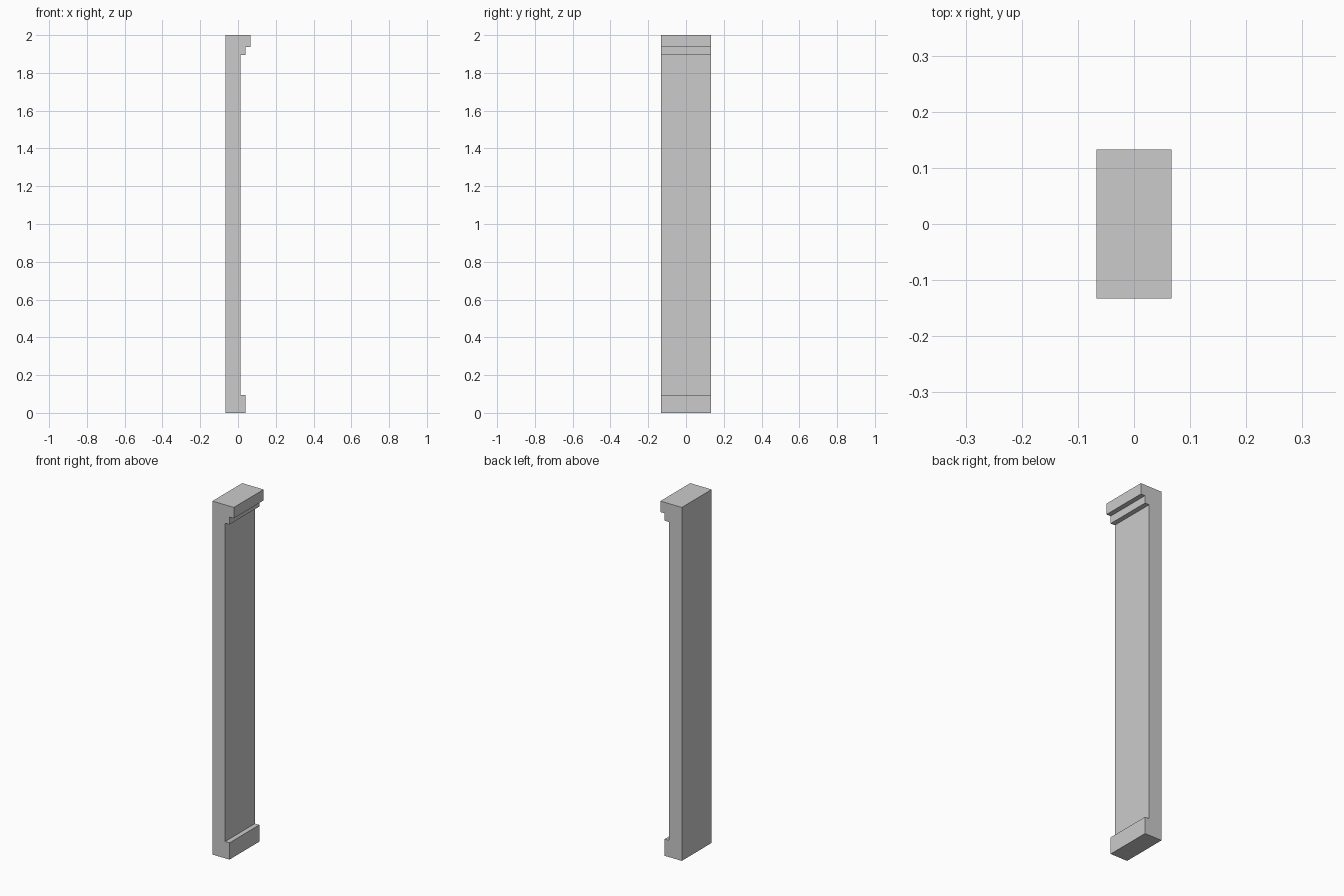
import bpy, bmesh

if "Cube" in bpy.data.objects:
    bpy.data.objects.remove(bpy.data.objects["Cube"])

HALF_WIDTH = 0.133
BACK = -0.067

# Stepped side profile (x, z): plinth, shaft, two-step capital
profile = [
    (BACK, 0.0), (0.04, 0.0), (0.04, 0.095),
    (0.013, 0.095), (0.013, 1.896),
    (0.04, 1.896), (0.04, 1.938),
    (0.067, 1.938), (0.067, 2.0), (BACK, 2.0),
]

# Extrude the profile across the width of the pilaster
bm = bmesh.new()
face = bm.faces.new([bm.verts.new((x, -HALF_WIDTH, z)) for x, z in profile])
result = bmesh.ops.extrude_face_region(bm, geom=[face])
moved = [g for g in result["geom"] if isinstance(g, bmesh.types.BMVert)]
bmesh.ops.translate(bm, verts=moved, vec=(0, 2 * HALF_WIDTH, 0))
bmesh.ops.recalc_face_normals(bm, faces=bm.faces[:])

mesh = bpy.data.meshes.new("pilaster")
bm.to_mesh(mesh)
bm.free()
pilaster = bpy.data.objects.new("pilaster", mesh)
bpy.context.collection.objects.link(pilaster)
